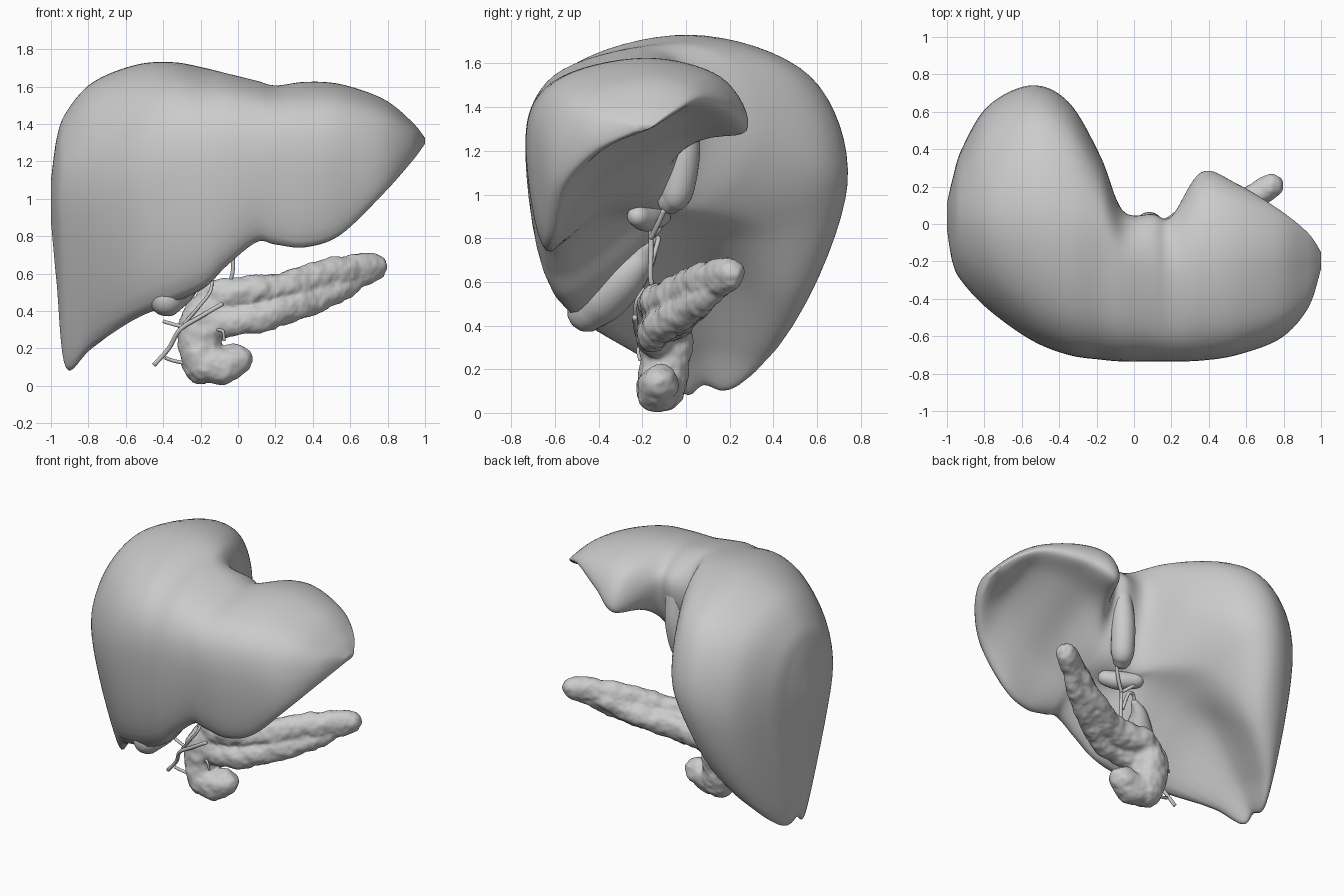
import bpy, bmesh, math
from mathutils import Vector

if "Cube" in bpy.data.objects:
    bpy.data.objects.remove(bpy.data.objects["Cube"])


def spline(pts, n, closed=False):
    """Catmull-Rom through vectors of any size."""
    pts = [Vector(p) for p in pts]
    m, out = len(pts), []
    get = (lambda i: pts[i % m]) if closed else (lambda i: pts[max(0, min(m - 1, i))])
    for i in range(m if closed else m - 1):
        a, b, c, d = get(i - 1), get(i), get(i + 1), get(i + 2)
        for k in range(n):
            t = k / n
            out.append(0.5 * (2 * b + (c - a) * t + (2 * a - 5 * b + 4 * c - d) * t * t
                              + (3 * b - a - 3 * c + d) * t ** 3))
    if not closed:
        out.append(pts[-1])
    return out


def skin(bm, rings):
    """Bridge equal rings of points and close both ends."""
    vs = [[bm.verts.new(p) for p in r] for r in rings]
    n = len(vs[0])
    for a, b in zip(vs, vs[1:]):
        for j in range(n):
            bm.faces.new((a[j], a[(j + 1) % n], b[(j + 1) % n], b[j]))
    bm.faces.new(vs[0])
    bm.faces.new(vs[-1])


def tube(bm, pts, radii, seg=16, steps=6, flat=1.0, dome=True):
    """Sweep a circle with changing radius along a smooth path."""
    path = spline(pts, steps)
    rad = [v.x for v in spline([(r, 0) for r in radii], steps)]
    if dome:
        d0, d1 = (path[0] - path[1]).normalized(), (path[-1] - path[-2]).normalized()
        r0, r1 = rad[0], rad[-1]
        caps = [(math.sin(a), math.cos(a)) for a in (0.5, 0.95, 1.3, 1.5)]
        p0, p1 = path[0], path[-1]
        path = [p0 + d0 * r0 * s for s, c in reversed(caps)] + path + [p1 + d1 * r1 * s for s, c in caps]
        rad = [r0 * c for s, c in reversed(caps)] + rad + [r1 * c for s, c in caps]
    rings, side = [], None
    for i, p in enumerate(path):
        t = (path[min(i + 1, len(path) - 1)] - path[max(i - 1, 0)]).normalized()
        if side is None:
            side = t.cross(Vector((0, 0, 1)) if abs(t.z) < 0.9 else Vector((1, 0, 0)))
        side = (side - t * side.dot(t)).normalized()
        up = side.cross(t)
        rings.append([p + rad[i] * (flat * math.cos(a) * side + math.sin(a) * up)
                      for a in (2 * math.pi * k / seg for k in range(seg))])
    skin(bm, rings)


def finish(bm, name):
    bmesh.ops.recalc_face_normals(bm, faces=bm.faces)
    me = bpy.data.meshes.new(name)
    bm.to_mesh(me)
    bm.free()
    for p in me.polygons:
        p.use_smooth = True
    ob = bpy.data.objects.new(name, me)
    bpy.context.collection.objects.link(ob)
    return ob


# Liver sections: x, then y,z of top, front, lower edge, underside, low back, back
right_lobe = [
    (-1.0, .04, 1.10, -.03, 1.0, .02, .9, .05, .88, .08, .9, .11, 1.0),
    (-.97, .04, 1.32, -.2, .97, .0, .6, .07, .56, .14, .6, .24, .97),
    (-.92, .05, 1.46, -.3, .97, -.03, .17, .08, .135, .22, .19, .40, .95),
    (-.78, .05, 1.62, -.45, 1.0, -.17, .24, .1, .31, .42, .30, .63, .97),
    (-.55, .05, 1.715, -.62, 1.1, -.40, .37, .08, .62, .50, .54, .74, 1.05),
    (-.35, .0, 1.73, -.70, 1.18, -.52, .45, 0, .76, .40, .84, .65, 1.12),
    (-.18, -.05, 1.7, -.725, 1.2, -.58, .53, -.1, .84, .15, .95, .36, 1.25),
    (-.06, -.2, 1.67, -.735, 1.22, -.62, .65, -.25, .88, -.06, .97, .07, 1.35),
]
left_lobe = [
    (.10, -.25, 1.63, -.735, 1.24, -.64, .78, -.36, .91, -.1, 1.02, .05, 1.4),
    (.20, -.28, 1.605, -.735, 1.25, -.64, .765, -.39, .94, -.1, 1.1, .04, 1.4),
    (.36, -.2, 1.625, -.73, 1.25, -.64, .745, -.42, 1.0, -.03, 1.25, .27, 1.29),
    (.55, -.2, 1.612, -.70, 1.26, -.62, .81, -.42, 1.07, -.03, 1.32, .21, 1.38),
    (.78, -.2, 1.53, -.61, 1.25, -.57, 1.03, -.36, 1.22, -.1, 1.36, .07, 1.43),
    (.93, -.2, 1.41, -.45, 1.28, -.42, 1.20, -.3, 1.25, -.15, 1.31, -.05, 1.38),
    (1.0, -.2, 1.325, -.24, 1.31, -.23, 1.295, -.2, 1.295, -.17, 1.3, -.15, 1.315),
]
rails = [[] for _ in range(8)]
for x, *v in right_lobe + left_lobe:
    top, front, edge, under, low, back = zip(v[::2], v[1::2])
    shoulder = lambda s: (top[0] + .76 * (s[0] - top[0]), s[1] + .72 * (top[1] - s[1]))
    for rail, p in zip(rails, (top, shoulder(front), front, edge, under, low, back, shoulder(back))):
        rail.append((x, *p))
bm = bmesh.new()
skin(bm, [spline(r, 8, True) for r in zip(*[spline(r, 8) for r in rails])])
finish(bm, "liver")

# Caudate lobe: upright ridge between the two lobes, with a small process below
bm = bmesh.new()
tube(bm, [(.09, -.01, 1.38), (.08, -.01, 1.2), (.06, -.04, 1.02), (.04, -.07, .97)],
     [.06, .075, .075, .06])
tube(bm, [(-.12, -.12, .9), (-.02, -.18, .89), (.05, -.22, .9)], [.05, .06, .05])
finish(bm, "caudate_lobe")

# Gallbladder
bm = bmesh.new()
tube(bm, [(-.38, -.45, .465), (-.34, -.38, .53), (-.27, -.28, .62), (-.2, -.19, .71), (-.14, -.16, .76)],
     [.095, .115, .10, .055, .025], seg=24)
finish(bm, "gallbladder")

# Pancreas: head, hooked lower process, two ridges of body and tail, fused together
bm = bmesh.new()
tube(bm, [(-.13, -.1, .44), (-.2, -.09, .32), (-.2, -.1, .2), (-.19, -.11, .12)], [.1, .12, .115, .11])
tube(bm, [(-.18, -.12, .12), (-.08, -.13, .11), (-.01, -.12, .14)], [.105, .1, .085])
tube(bm, [(-.14, -.12, .48), (.05, -.15, .505), (.25, -.08, .53), (.5, .06, .6), (.73, .2, .638)],
     [.085, .08, .08, .085, .075], flat=.85)
tube(bm, [(-.12, -.13, .34), (.08, -.16, .36), (.28, -.09, .415), (.5, .05, .5), (.7, .18, .61)],
     [.09, .08, .078, .07, .06], flat=.85)
tube(bm, [(-.1, -.05, .42), (.1, -.07, .43), (.3, .0, .47), (.55, .12, .57)], [.09, .09, .085, .06])
pancreas = finish(bm, "pancreas")
mod = pancreas.modifiers.new("fuse", 'REMESH')
mod.mode, mod.voxel_size, mod.use_smooth_shade = 'VOXEL', .012, True
mod = pancreas.modifiers.new("soften", 'SMOOTH')
mod.factor, mod.iterations = .5, 6
tex = bpy.data.textures.new("lumps", 'CLOUDS')
tex.noise_scale = .09
mod = pancreas.modifiers.new("lumps", 'DISPLACE')
mod.texture, mod.strength, mod.mid_level = tex, .03, .45

# Ducts and their branches
ducts = {
    "bile_duct": (.011, [(-.03, -.16, .9), (-.03, -.16, .75), (-.03, -.16, .6), (-.08, -.12, .48)]),
    "cystic_duct": (.011, [(-.14, -.16, .76), (-.1, -.13, .8), (-.06, -.13, .78), (-.04, -.16, .68)]),
    "left_hepatic_duct": (.012, [(-.03, -.16, .8), (.02, -.13, .86), (.06, -.1, .93)]),
    "right_hepatic_duct": (.012, [(-.03, -.16, .8), (-.09, -.12, .85), (-.13, -.1, .91)]),
    "front_vessel": (.012, [(-.45, -.13, .11), (-.37, -.15, .2), (-.31, -.2, .3),
                            (-.2, -.225, .37), (-.08, -.235, .44)]),
    "front_vessel_upper": (.009, [(-.29, -.2, .33), (-.22, -.225, .41), (-.15, -.23, .5), (-.14, -.19, .57)]),
    "upper_branch": (.01, [(-.4, -.13, .345), (-.35, -.14, .33), (-.29, -.15, .315)]),
    "lower_branch": (.01, [(-.39, -.14, .15), (-.35, -.13, .135), (-.28, -.12, .12)]),
    "small_vein": (.008, [(-.11, -.2, .3), (-.08, -.22, .29), (-.075, -.21, .24)]),
}
for name, (r, pts) in ducts.items():
    bm = bmesh.new()
    tube(bm, pts, [r] * len(pts), seg=10, dome=False)
    finish(bm, name)
